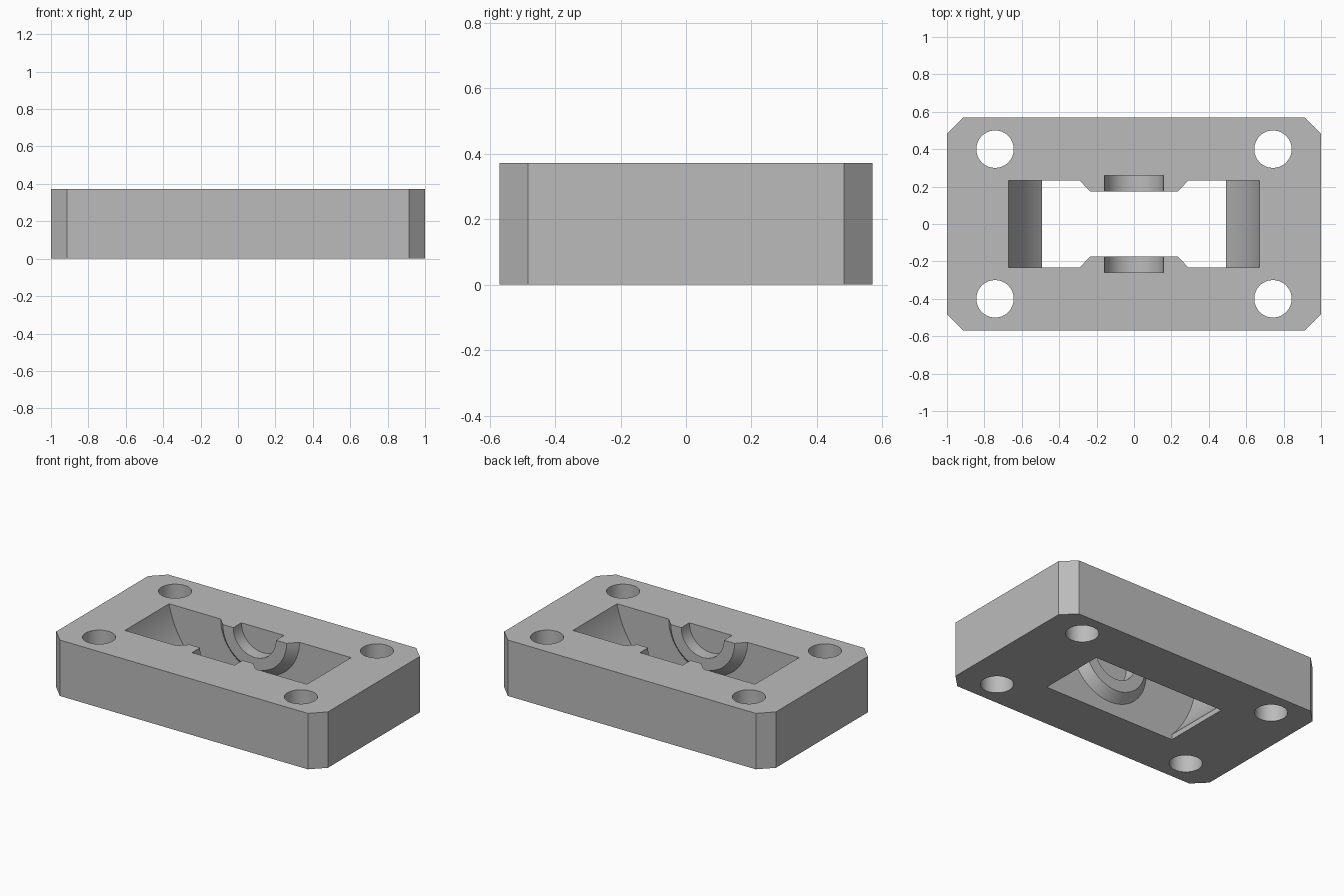
import bpy, bmesh, math
from mathutils import Matrix, Vector

if "Cube" in bpy.data.objects:
    bpy.data.objects.remove(bpy.data.objects["Cube"], do_unlink=True)

HEIGHT = 0.372
HALF_Y = 0.57

grey = bpy.data.materials.new("light grey")
grey.use_nodes = True
color = (0.5, 0.5, 0.5, 1)
grey.diffuse_color = color
grey.node_tree.nodes["Principled BSDF"].inputs["Base Color"].default_value = color


def finish(name, bm):
    bmesh.ops.recalc_face_normals(bm, faces=bm.faces)
    mesh = bpy.data.meshes.new(name)
    bm.to_mesh(mesh)
    bm.free()
    mesh.materials.append(grey)
    obj = bpy.data.objects.new(name, mesh)
    bpy.context.collection.objects.link(obj)
    return obj


def prism(name, points, direction):
    """Extrude a closed outline along a direction."""
    bm = bmesh.new()
    face = bm.faces.new([bm.verts.new(p) for p in points])
    ext = bmesh.ops.extrude_face_region(bm, geom=[face])
    verts = [v for v in ext["geom"] if isinstance(v, bmesh.types.BMVert)]
    bmesh.ops.translate(bm, verts=verts, vec=Vector(direction))
    return finish(name, bm)


def cone(name, r1, r2, depth, matrix):
    bm = bmesh.new()
    bmesh.ops.create_cone(bm, cap_ends=True, segments=64, radius1=r1,
                          radius2=r2, depth=depth, matrix=matrix)
    return finish(name, bm)


def cut(target, cutter):
    """Subtract the cutter, bake the result and drop the cutter."""
    mod = target.modifiers.new("cut", 'BOOLEAN')
    mod.operation = 'DIFFERENCE'
    mod.solver = 'EXACT'
    mod.object = cutter
    deps = bpy.context.evaluated_depsgraph_get()
    baked = bpy.data.meshes.new_from_object(target.evaluated_get(deps))
    target.modifiers.clear()
    target.data = baked
    bpy.data.objects.remove(cutter, do_unlink=True)


# Plate with chamfered corners
c = 0.087
outline = [(1, HALF_Y - c), (1 - c, HALF_Y), (c - 1, HALF_Y), (-1, HALF_Y - c),
           (-1, c - HALF_Y), (c - 1, -HALF_Y), (1 - c, -HALF_Y), (1, c - HALF_Y)]
plate = prism("bearing_plate", [(x, y, 0) for x, y in outline], (0, 0, HEIGHT))

# Pocket with arc-shaped ends and a short straight lip below
axis_z, lip, wall_y = 0.51, 0.035, 0.232
radius = math.hypot(0.67, axis_z - HEIGHT)
steps = 24
side = [(0.491, -0.1)]
for i in range(steps + 1):
    z = lip + (HEIGHT + 0.03 - lip) * i / steps
    side.append((math.sqrt(radius ** 2 - (axis_z - z) ** 2), z))
profile = side + [(-x, z) for x, z in reversed(side)]
pocket = prism("pocket_cutter", [(x, -wall_y, z) for x, z in profile], (0, 2 * wall_y, 0))

# Tapered bosses left standing on both long walls
for s in (-1, 1):
    turn = Matrix.Rotation(s * math.pi / 2, 4, 'X')
    place = Matrix.Translation((0, s * (0.175 + 0.0625), HEIGHT))
    cut(pocket, cone("boss", 0.356, 0.235, 0.125, place @ turn))
cut(plate, pocket)

# Half-round bore through the bosses into the walls
cut(plate, cone("bore_cutter", 0.157, 0.157, 0.52,
                Matrix.Translation((0, 0, HEIGHT)) @ Matrix.Rotation(math.pi / 2, 4, 'X')))

# Four bolt holes
for x in (-0.743, 0.743):
    for y in (-0.4, 0.4):
        cut(plate, cone("hole_cutter", 0.1, 0.1, 1, Matrix.Translation((x, y, 0.2))))

bpy.ops.object.select_all(action='DESELECT')
plate.select_set(True)
bpy.context.view_layer.objects.active = plate
bpy.ops.object.shade_smooth_by_angle(angle=math.radians(25))
